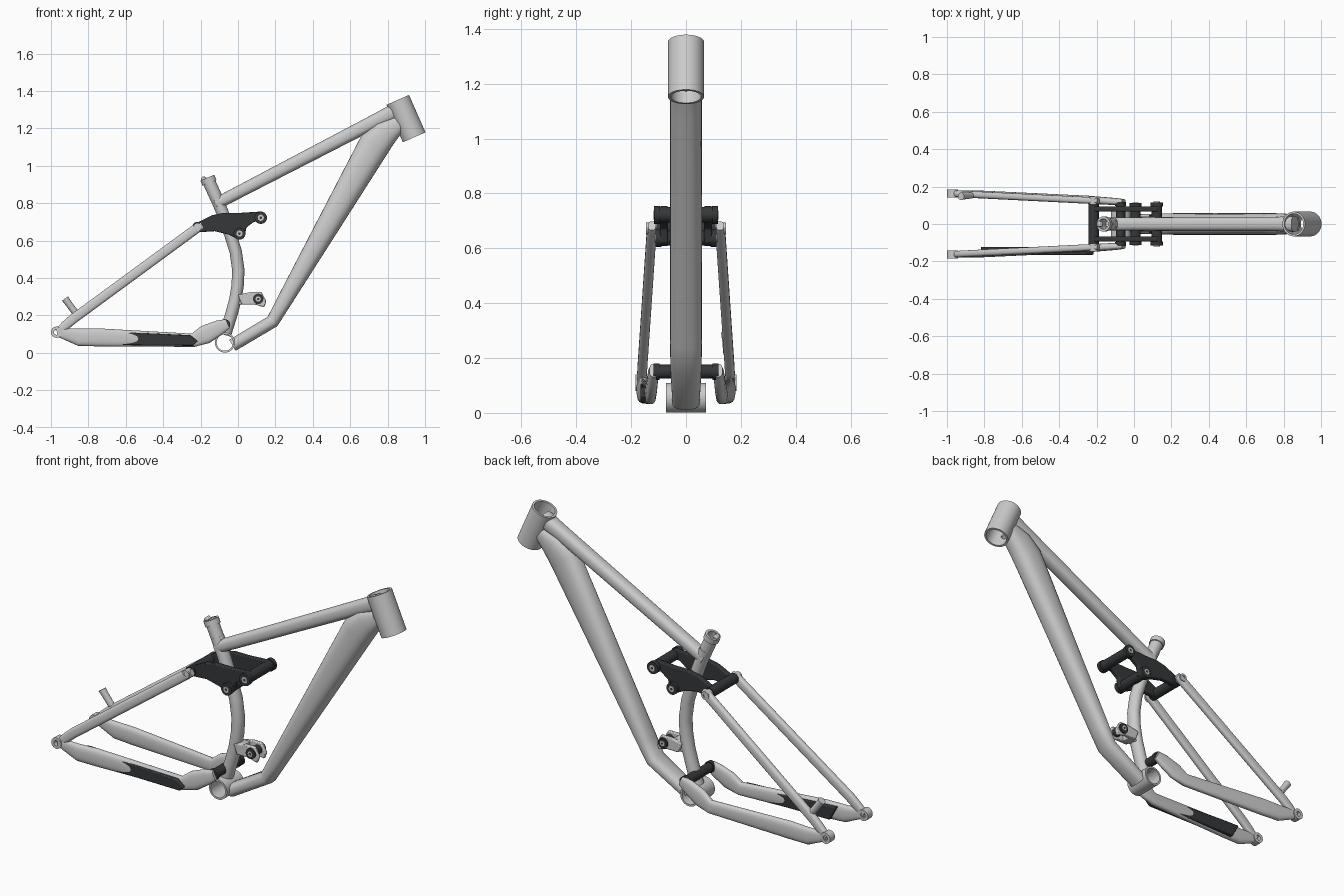
import bpy, bmesh, math
from mathutils import Vector

if "Cube" in bpy.data.objects:
    bpy.data.objects.remove(bpy.data.objects["Cube"])

dark = bpy.data.materials.new("dark_metal")
dark.diffuse_color = (0.035, 0.038, 0.04, 1)
dark.use_nodes = True
dark.node_tree.nodes["Principled BSDF"].inputs["Base Color"].default_value = dark.diffuse_color


def finish(name, bm, mat=None, angle=35):
    bmesh.ops.recalc_face_normals(bm, faces=bm.faces)
    me = bpy.data.meshes.new(name)
    bm.to_mesh(me)
    bm.free()
    ob = bpy.data.objects.new(name, me)
    bpy.context.collection.objects.link(ob)
    if mat:
        me.materials.append(mat)
    bpy.ops.object.select_all(action='DESELECT')
    ob.select_set(True)
    bpy.context.view_layer.objects.active = ob
    bpy.ops.object.shade_smooth_by_angle(angle=math.radians(angle))
    return ob


def bridge(bm, a, b):
    n = len(a)
    for i in range(n):
        j = (i + 1) % n
        bm.faces.new((a[i], a[j], b[j], b[i]))


def loft(name, secs, power=1.0, n=28, mat=None):
    """Swept tube; sections are (x, y, z, half thickness in side plane, half width in y)."""
    bm = bmesh.new()
    pts = [Vector(s[:3]) for s in secs]
    rings = []
    for i, s in enumerate(secs):
        t = Vector((0, 0, 0))
        if i > 0:
            t += (pts[i] - pts[i - 1]).normalized()
        if i < len(pts) - 1:
            t += (pts[i + 1] - pts[i]).normalized()
        nrm = Vector((-t.z, 0, t.x)).normalized()
        ring = []
        for k in range(n):
            a = 2 * math.pi * k / n
            c, d = math.cos(a), math.sin(a)
            u = math.copysign(abs(c) ** power, c) * s[3]
            v = math.copysign(abs(d) ** power, d) * s[4]
            ring.append(bm.verts.new(pts[i] + nrm * u + Vector((0, v, 0))))
        if rings:
            bridge(bm, rings[-1], ring)
        rings.append(ring)
    bm.faces.new(rings[0])
    bm.faces.new(rings[-1])
    return finish(name, bm, mat)


def pipe(name, a, b, r, hole=0, mat=None, n=32):
    """Straight cylinder, hollow when a hole radius is given."""
    bm = bmesh.new()
    a, b = Vector(a), Vector(b)
    q = (b - a).to_track_quat('Z', 'Y')

    def ring(c, rad):
        return [bm.verts.new(c + q @ Vector((rad * math.cos(2 * math.pi * k / n),
                rad * math.sin(2 * math.pi * k / n), 0))) for k in range(n)]
    o1, o2 = ring(a, r), ring(b, r)
    bridge(bm, o1, o2)
    if hole:
        i1, i2 = ring(a, hole), ring(b, hole)
        bridge(bm, o2, i2)
        bridge(bm, i2, i1)
        bridge(bm, i1, o1)
    else:
        bm.faces.new(o1)
        bm.faces.new(o2)
    return finish(name, bm, mat)


def plate(name, outline, y0, y1, mat=None, bevel=0.005):
    bm = bmesh.new()
    f = bm.faces.new([bm.verts.new((x, y0, z)) for x, z in outline])
    ext = bmesh.ops.extrude_face_region(bm, geom=[f])
    bmesh.ops.translate(bm, vec=(0, y1 - y0, 0),
                        verts=[v for v in ext['geom'] if isinstance(v, bmesh.types.BMVert)])
    ob = finish(name, bm, mat)
    m = ob.modifiers.new("bevel", 'BEVEL')
    m.width, m.segments = bevel, 2
    return ob


def pivot(name, x, z, r, half, mat=dark):
    """Axle across the frame with wider end caps and pale bolts."""
    pipe(name + "_axle", (x, -half, z), (x, half, z), r * 0.85, mat=mat)
    for s, side in ((-1, "right"), (1, "left")):
        pipe(f"{name}_cap_{side}", (x, s * (half - 0.022), z), (x, s * half, z), r, r * 0.55, mat)
        pipe(f"{name}_bolt_{side}", (x, s * (half - 0.01), z), (x, s * (half + 0.003), z),
             r * 0.5, r * 0.22)


# main frame
pipe("head_tube", (0.854, 0, 1.352), (0.942, 0, 1.152), 0.066, 0.055, n=40)
loft("top_tube", [(-0.12, 0, 0.795, 0.032, 0.036), (0.0, 0, 0.857, 0.033, 0.036),
                  (0.74, 0, 1.242, 0.038, 0.038), (0.86, 0, 1.30, 0.044, 0.042)], 0.8)
loft("down_tube", [(-0.03, 0, 0.04, 0.034, 0.05), (0.185, 0, 0.168, 0.036, 0.057),
                   (0.235, 0, 0.255, 0.04, 0.058), (0.73, 0, 1.114, 0.085, 0.058),
                   (0.79, 0, 1.178, 0.072, 0.057), (0.86, 0, 1.225, 0.045, 0.05)], 0.8)
path = [(-0.125, 0.85), (-0.085, 0.755), (-0.04, 0.63), (-0.012, 0.54), (0.002, 0.44),
        (-0.002, 0.36), (-0.015, 0.28), (-0.04, 0.19), (-0.07, 0.095)]
loft("seat_tube", [(x, 0, z, 0.033, 0.036) for x, z in path])
pipe("seat_tube_top", (-0.163, 0, 0.932), (-0.11, 0, 0.815), 0.034, 0.027)
pipe("seat_collar", (-0.164, 0, 0.936), (-0.152, 0, 0.908), 0.04, 0.028)
plate("seat_collar_ear", [(-0.19, 0.915), (-0.2, 0.93), (-0.185, 0.945), (-0.165, 0.935)], -0.015, 0.015)
plate("seat_gusset", [(-0.125, 0.86), (-0.085, 0.845), (-0.04, 0.855), (-0.07, 0.80)], -0.02, 0.02)
pipe("bottom_bracket_shell", (-0.07, -0.073, 0.055), (-0.07, 0.073, 0.055), 0.054, 0.044, n=40)

# lower shock mount
mount = [(0.0, 0.31), (0.07, 0.325), (0.125, 0.325), (0.152, 0.275), (0.14, 0.243),
         (0.09, 0.258), (0.02, 0.257)]
for s, side in ((-1, "right"), (1, "left")):
    plate("shock_mount_" + side, mount, s * 0.02, s * 0.04)
plate("shock_mount_base", [(0.0, 0.31), (0.06, 0.322), (0.06, 0.258), (-0.01, 0.257)], -0.025, 0.025)
pivot("shock_mount", 0.108, 0.288, 0.028, 0.048)

# rocker link
rocker = [(-0.235, 0.655), (-0.24, 0.685), (-0.2, 0.705), (-0.14, 0.735), (-0.08, 0.748),
          (0.01, 0.748), (0.12, 0.755), (0.148, 0.735), (0.14, 0.705), (0.085, 0.7),
          (0.045, 0.67), (0.035, 0.62), (0.0, 0.607), (-0.05, 0.632), (-0.125, 0.65), (-0.2, 0.645)]
for s, side in ((-1, "right"), (1, "left")):
    plate("rocker_plate_" + side, rocker, s * 0.066, s * 0.094, dark)
pivot("rocker_front", 0.122, 0.722, 0.033, 0.116)
pivot("rocker_lower", 0.008, 0.637, 0.032, 0.112)
pipe("rocker_rear_bar", (-0.216, -0.107, 0.672), (-0.216, 0.107, 0.672), 0.028, mat=dark)
pivot("chainstay_pivot", -0.072, 0.15, 0.03, 0.118)

# rear triangle, both sides
for s, side in ((-1, "right"), (1, "left")):
    loft("seatstay_" + side, [(x, s * y, z, h, w) for x, y, z, h, w in (
        (-0.19, 0.124, 0.682, 0.018, 0.014), (-0.22, 0.125, 0.666, 0.026, 0.018),
        (-0.88, 0.158, 0.182, 0.026, 0.018), (-0.92, 0.16, 0.148, 0.025, 0.018),
        (-0.965, 0.162, 0.108, 0.02, 0.016))], 0.75)
    loft("chainstay_" + side, [(x, s * y, z, h, w) for x, y, z, h, w in (
        (-0.965, 0.163, 0.11, 0.022, 0.016), (-0.85, 0.16, 0.083, 0.046, 0.02),
        (-0.74, 0.154, 0.082, 0.048, 0.021), (-0.24, 0.13, 0.067, 0.036, 0.021),
        (-0.175, 0.125, 0.097, 0.05, 0.02), (-0.1, 0.12, 0.135, 0.04, 0.019),
        (-0.055, 0.118, 0.155, 0.026, 0.015))], 0.75)
    pipe("dropout_" + side, (-0.97, s * 0.142, 0.11), (-0.97, s * 0.184, 0.11), 0.03, 0.014)
    pipe("stay_bolt_" + side, (-0.216, s * 0.1, 0.672), (-0.216, s * 0.146, 0.672), 0.022, 0.01)

# chain guard and brake mount, one side each
plate("chainstay_guard", [(-0.82, 0.118), (-0.7, 0.115), (-0.255, 0.094), (-0.215, 0.062),
                          (-0.24, 0.037), (-0.78, 0.042)], -0.122, -0.165, dark)
loft("brake_mount", [(-0.87, 0.152, 0.215, 0.018, 0.016), (-0.905, 0.15, 0.262, 0.018, 0.018),
                     (-0.925, 0.148, 0.29, 0.02, 0.02)])
